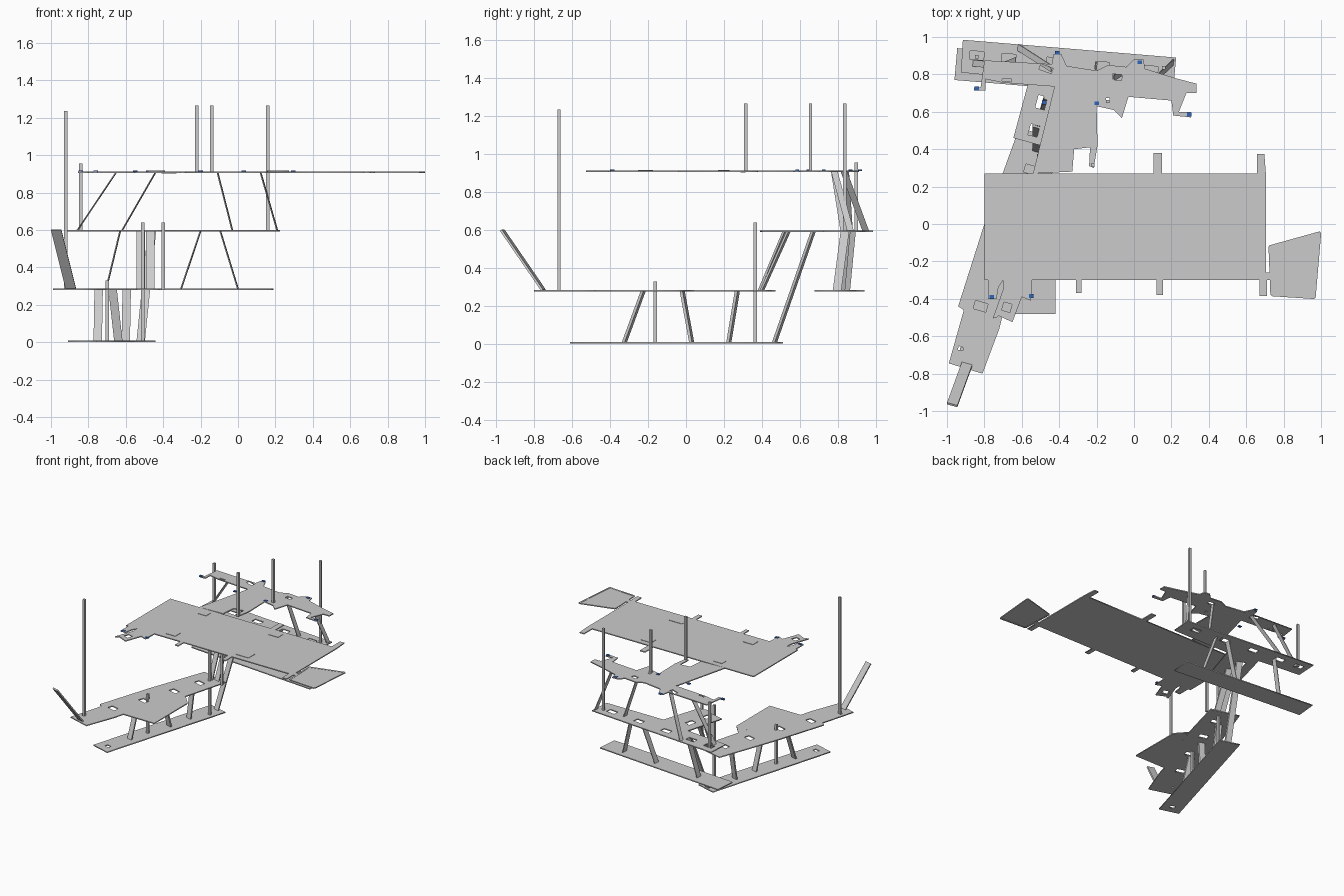
import bpy, math
from mathutils import Vector

blue = bpy.data.materials.new("blue_trim")
blue.diffuse_color = (0.03, 0.13, 0.5, 1)
T = 0.008  # plate thickness


def rect(cx, cy, w, h, deg=0):
    a = math.radians(deg)
    c, s = math.cos(a), math.sin(a)
    return [(cx + x * c - y * s, cy + x * s + y * c)
            for x, y in ((-w/2, -h/2), (w/2, -h/2), (w/2, h/2), (-w/2, h/2))]


def plate(name, z, outline, holes=(), t=T):
    # flat filled outline with cut-outs, given thickness
    cu = bpy.data.curves.new(name, 'CURVE')
    cu.dimensions = '2D'
    cu.fill_mode = 'BOTH'
    cu.extrude = t / 2
    for loop in [outline, *holes]:
        sp = cu.splines.new('POLY')
        sp.points.add(len(loop) - 1)
        for p, (x, y) in zip(sp.points, loop):
            p.co = (x, y, 0, 1)
        sp.use_cyclic_u = True
    ob = bpy.data.objects.new(name, cu)
    ob.location.z = z
    bpy.context.collection.objects.link(ob)
    bpy.ops.object.select_all(action='DESELECT')
    ob.select_set(True)
    bpy.context.view_layer.objects.active = ob
    bpy.ops.object.convert(target='MESH')
    return bpy.context.view_layer.objects.active


def strut(name, a, b, w, t=0.006):
    # slanted flat bar: w and t are vectors across the bar
    a, b, w, t = map(Vector, (a, b, w, t))
    vs = [p + i * w / 2 + j * t / 2 for p in (a, b)
          for i, j in ((-1, -1), (1, -1), (1, 1), (-1, 1))]
    me = bpy.data.meshes.new(name)
    me.from_pydata(vs, [], [(3, 2, 1, 0), (4, 5, 6, 7), (0, 1, 5, 4),
                            (1, 2, 6, 5), (2, 3, 7, 6), (3, 0, 4, 7)])
    ob = bpy.data.objects.new(name, me)
    bpy.context.collection.objects.link(ob)


# bottom slanted strip
plate("bottom_strip", 0.006, [(-.91, -.565), (-.755, -.61), (-.44, .465), (-.6, .51)],
      [rect(-.81, -.52, .04, .03, -16)])

# second level: slanted deck with openings, and its flat side panel
plate("slanted_deck", 0.282,
      [(-.99, -.745), (-.81, -.8), (-.72, -.56), (-.7, -.48), (-.54, -.48), (-.54, -.1),
       (-.47, .15), (-.4, .41), (-.63, .47), (-.8, 0), (-.94, -.44), (-.91, -.46)],
      [rect(x, y, .07, .045, -16) for x, y in
       ((-.55, .29), (-.62, .065), (-.71, -.2), (-.82, -.44))] +
      [rect(-.93, -.665, .02, .02, -16)])
plate("deck_side_panel", 0.282, [(-.54, -.48), (-.42, -.48), (-.42, -.05), (-.5, .04), (-.54, -.1)])
# second level back strip
plate("back_strip", 0.282, [(-.96, .77), (.175, .675), (.19, .84), (-.945, .94)])

# third level: back bar with stem
plate("middle_deck", 0.595,
      [(-.925, .81), (-.56, .775), (-.645, .46), (-.5, .42), (-.49, .39), (-.4, .41),
       (-.3, .72), (.21, .72), (.225, .89), (-.915, .985)],
      [rect(x, .83 - .085 * x, .075, .045, -5) for x in (.09, -.17, -.43, -.67, -.84)] +
      [rect(-.495, .65, .05, .07, -15), rect(-.535, .5, .05, .06, -15)])

# top level: main rectangular roof with edge tabs
plate("main_roof", 0.91,
      [(-.8, -.3), (-.78, -.3), (-.78, -.4), (-.735, -.4), (-.725, -.34), (-.7, -.3),
       (-.31, -.3), (-.31, -.37), (-.28, -.37), (-.28, -.3),
       (.12, -.3), (.12, -.38), (.155, -.38), (.155, -.3), (.67, -.3), (.67, -.385),
       (.71, -.385), (.71, -.3), (.735, -.3), (.735, -.26), (.705, -.26),
       (.705, .27), (.697, .375), (.658, .375), (.658, .27), (.15, .27), (.15, .38),
       (.105, .38), (.105, .27), (-.8, .27)])
plate("roof_wing", 0.91,
      [(-.755, -.505), (-.735, -.5), (-.725, -.49), (-.65, -.525), (-.6, -.39),
       (-.55, -.41), (-.545, -.3), (-.7, -.3), (-.7, -.35)],
      [rect(-.68, -.445, .045, .045, -16)])
for x, y, w, h in ((-.445, .198, .075, .055), (.2, .198, .09, .06),
                   (-.435, -.215, .09, .075), (.215, -.213, .115, .08)):
    plate("roof_pad", 0.915, rect(x, y, w, h), t=.004)
# framed end panel
panel = [(.725, -.12), (.995, -.045), (.965, -.395), (.735, -.38)]
plate("end_panel", 0.91, panel, t=.004)
for a, b in zip(panel, panel[1:] + panel[:1]):
    d = (Vector(b) - Vector(a)).normalized() * .012
    strut("end_panel_edge", (*a, .91), (*b, .91), (-d.y, d.x, 0), (0, 0, .008))

# top level: T-shaped roof at the back
plate("back_roof", 0.91,
      [(-.855, .715), (-.795, .715), (-.795, .775), (-.425, .735), (-.54, .27), (-.33, .28),
       (-.32, .4), (-.235, .41), (-.24, .31), (-.215, .3), (-.195, .42), (-.2, .63),
       (-.11, .61), (-.065, .565), (-.03, .68), (.2, .66), (.21, .58), (.305, .57),
       (.305, .6), (.24, .6), (.28, .7), (.335, .7), (.335, .75), (.22, .78), (.06, .83),
       (.05, .88), (0, .88), (-.04, .84), (-.14, .85), (-.2, .82), (-.36, .845),
       (-.39, .91), (-.43, .91), (-.44, .855), (-.8, .875), (-.82, .73), (-.855, .73)],
      [rect(-.68, .765, .05, .022, -5), rect(-.09, .785, .05, .03, -5),
       rect(-.47, .83, .07, .03, -20), rect(-.14, .665, .02, .02)])
plate("roof_link", 0.905, rect(-.37, .3, .08, .025), t=.004)

# small blue trim tiles
for x, y in ((-.41, .915), (.03, .865), (-.2, .645), (.295, .585), (-.84, .725),
             (-.48, .65), (-.55, -.385), (-.76, -.39)):
    ob = plate("blue_tile", 0.914, rect(x, y, .025, .02))
    ob.data.materials.clear()
    ob.data.materials.append(blue)

# upright square posts
for x, y, z0, z1 in ((-.92, -.668, .28, 1.235), (-.7, -.162, 0.005, .33), (-.51, .365, 0.005, .64),
                     (-.4, .365, .28, .64), (-.22, .655, .91, 1.265), (-.14, .315, .91, 1.265),
                     (.16, .835, .595, 1.265), (-.84, .895, .595, .955)):
    if x == -.14:
        x, y = -.22, .315
    elif x == -.22:
        x, y = -.14, .655
    strut("post", (x, y, z0), (x, y, z1), (.018, 0, 0), (0, .018, 0))

# struts from the bottom strip to the slanted deck
for xa, ya, xb, yb in ((-.75, -.325, -.745, -.225), (-.64, .03, -.67, -.02), (-.6, .225, -.595, .27)):
    strut("lower_strut", (xa, ya, .008), (xb, yb, .28), (.045, -.012, 0), (0, .015, 0))
# long struts to the middle deck
strut("long_strut", (-.52, .465, .008), (-.46, .67, .595), (.045, -.012, 0), (0, .015, 0))
for xa, xb, ya, yb in ((-.52, -.52, .39, .52), (-.47, -.47, .4, .54)):
    strut("stem_strut", (xa, ya, .284), (xb, yb, .595), (.045, -.012, 0), (0, .012, 0))
# tilted end flap
strut("end_flap", (-.893, -.75, .284), (-.972, -.967, .6), (.055, -.015, 0), (0, .01, .006))

# struts between the back strip and the middle deck
for xa, xb in ((-.705, -.63), (-.305, -.2), (0, -.095)):
    strut("back_strut", (xa, .795 - .065 * xa, .284), (xb, .83 - .065 * xb, .595),
          (.004, .045, 0), (.006, 0, 0))
# struts between the middle deck and the back roof
for xa, ya, xb, yb in ((-.86, .86, -.65, .84), (-.62, .945, -.44, .83),
                       (-.03, .83, -.11, .78), (.21, .865, .12, .78)):
    strut("upper_strut", (xa, ya, .597), (xb, yb, .91), (.004, .035, 0), (.006, 0, 0))
